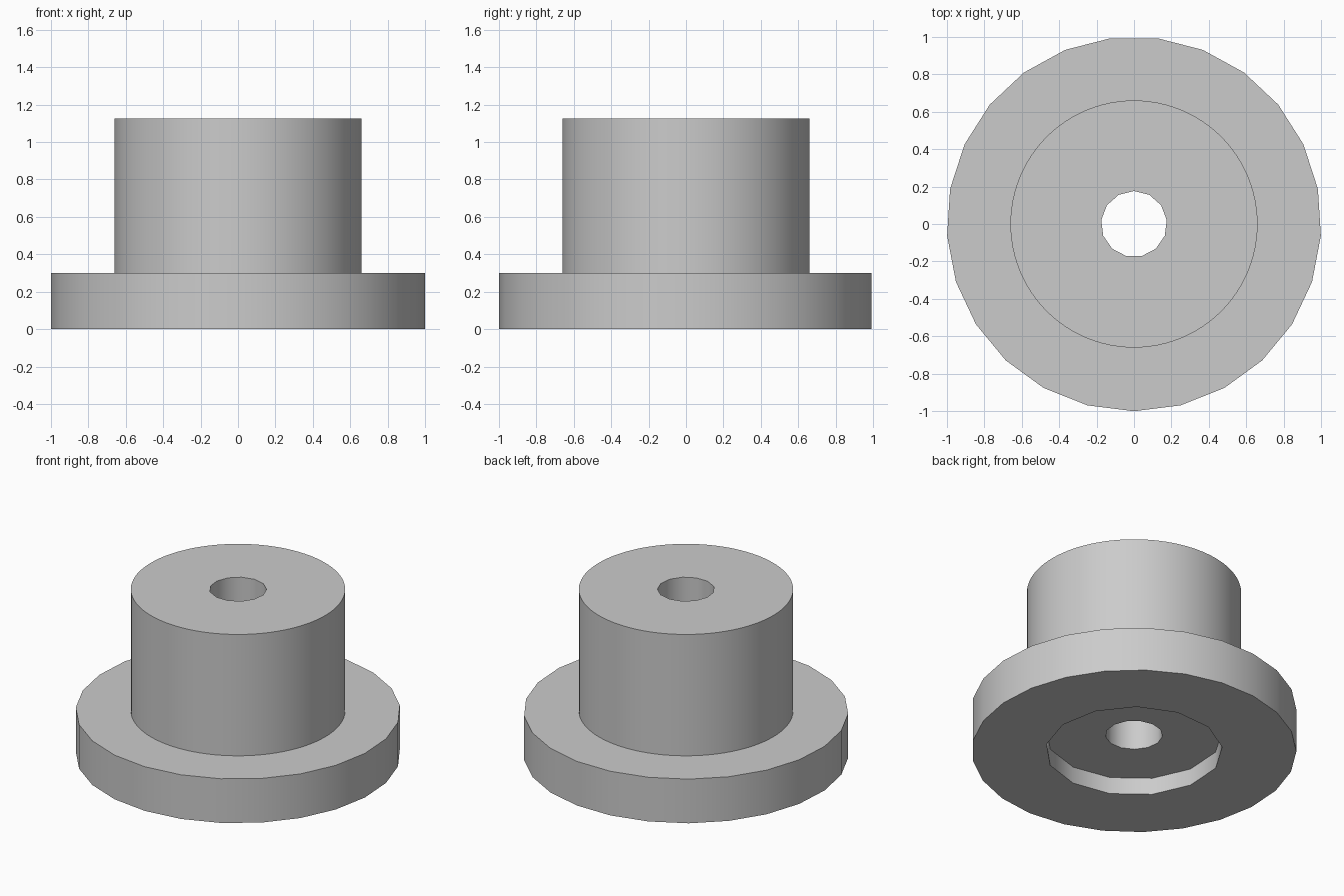
import bpy
import math

cube = bpy.data.objects.get("Cube")
if cube:
    bpy.data.objects.remove(cube, do_unlink=True)

grey = bpy.data.materials.new("plain_grey")
grey.use_nodes = True
colour = (0.6, 0.6, 0.6, 1)
grey.diffuse_color = colour
grey.node_tree.nodes["Principled BSDF"].inputs["Base Color"].default_value = colour


def cylinder(name, sides, radius, bottom, top, first_angle):
    """Upright prism with one corner at first_angle (degrees from +x)."""
    bpy.ops.mesh.primitive_cylinder_add(
        vertices=sides, radius=radius, depth=top - bottom,
        location=(0, 0, (bottom + top) / 2),
        rotation=(0, 0, math.radians(first_angle - 90)))
    obj = bpy.context.object
    obj.name = name
    obj.data.materials.append(grey)
    bpy.ops.object.transform_apply(location=True, rotation=True, scale=True)
    return obj


def combine(target, other, operation):
    """Apply a boolean to target and discard the other solid."""
    mod = target.modifiers.new(operation.lower(), 'BOOLEAN')
    mod.operation = operation
    mod.solver = 'EXACT'
    mod.object = other
    bpy.ops.object.select_all(action='DESELECT')
    target.select_set(True)
    bpy.context.view_layer.objects.active = target
    bpy.ops.object.modifier_apply(modifier=mod.name)
    bpy.data.objects.remove(other, do_unlink=True)


# Wide flange joined to the round hub
bushing = cylinder("flanged_bushing", 25, 1.0, 0, 0.3, -90)
combine(bushing, cylinder("hub", 96, 0.66, 0.2, 1.125, 90), 'UNION')

# Shallow recess in the underside, then the through hole
combine(bushing, cylinder("recess_cutter", 13, 0.545, -0.2, 0.114, 135), 'DIFFERENCE')
combine(bushing, cylinder("bore_cutter", 13, 0.176, -0.4, 1.5, 90), 'DIFFERENCE')

bpy.ops.object.shade_smooth_by_angle(angle=math.radians(30))
